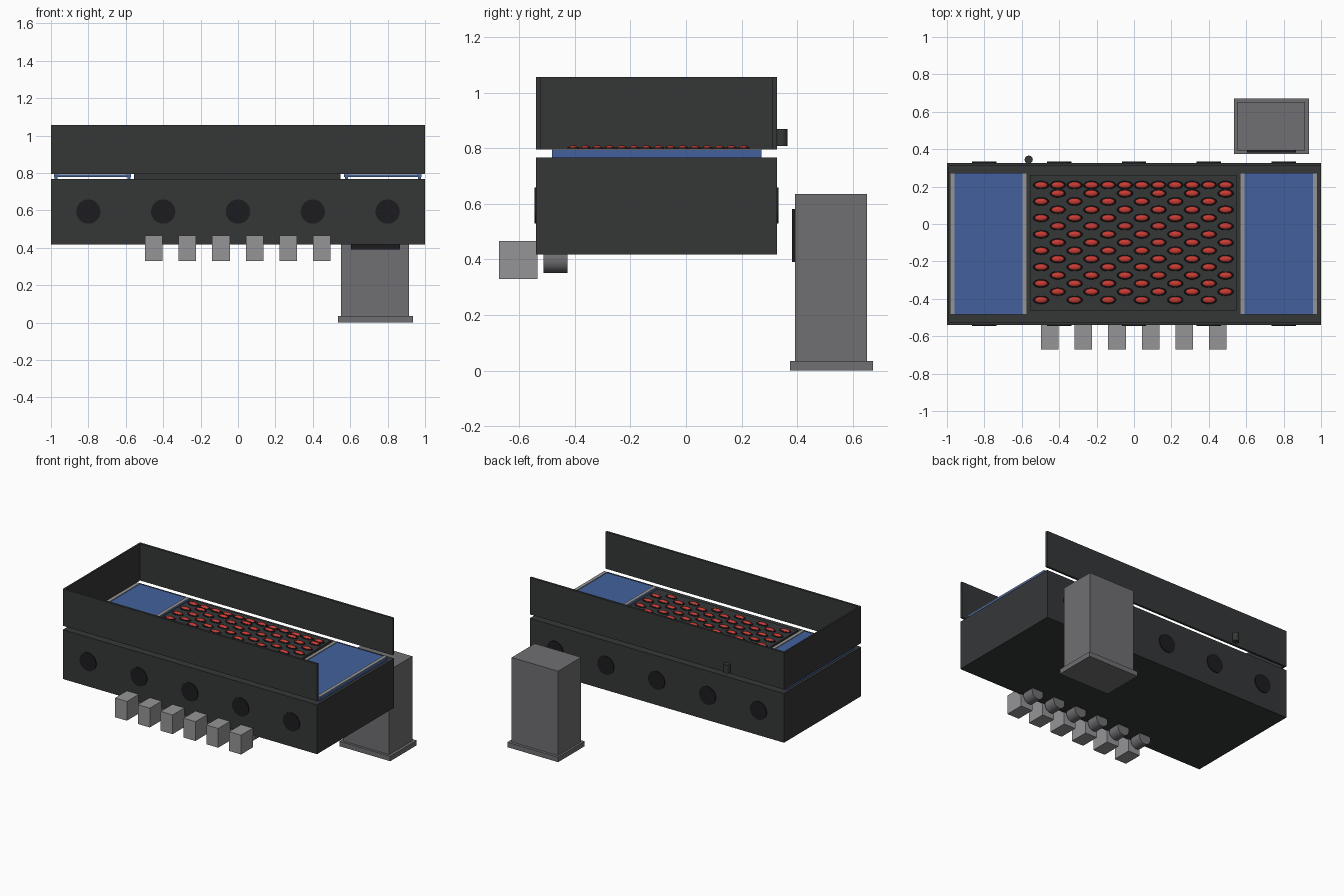
import bpy, bmesh, math
from mathutils import Matrix

if "Cube" in bpy.data.objects:
    bpy.data.objects.remove(bpy.data.objects["Cube"])


def material(name, rgb):
    m = bpy.data.materials.new(name)
    m.diffuse_color = (*rgb, 1)
    m.use_nodes = True
    m.node_tree.nodes["Principled BSDF"].inputs["Base Color"].default_value = m.diffuse_color
    return m


DARK = material("dark_steel", (0.036, 0.038, 0.039))
BLACK = material("black", (0.012, 0.012, 0.014))
RED = material("red", (0.58, 0.045, 0.035))
BLUE = material("blue", (0.055, 0.12, 0.34))
STEEL = material("steel", (0.3, 0.3, 0.31))
GREY = material("mid_grey", (0.16, 0.16, 0.17))


def finish(name, bm, mat, smooth=False):
    me = bpy.data.meshes.new(name)
    bmesh.ops.recalc_face_normals(bm, faces=bm.faces)
    bm.to_mesh(me)
    bm.free()
    ob = bpy.data.objects.new(name, me)
    bpy.context.collection.objects.link(ob)
    me.materials.append(mat)
    if smooth:
        bpy.ops.object.select_all(action='DESELECT')
        ob.select_set(True)
        bpy.context.view_layer.objects.active = ob
        bpy.ops.object.shade_smooth_by_angle(angle=math.radians(40))
    return ob


def box(name, x, y, z, mat):
    """Box from (min, max) ranges."""
    bm = bmesh.new()
    size = Matrix.Diagonal((x[1] - x[0], y[1] - y[0], z[1] - z[0], 1))
    mid = Matrix.Translation((sum(x) / 2, sum(y) / 2, sum(z) / 2))
    bmesh.ops.create_cube(bm, size=1, matrix=mid @ size)
    return finish(name, bm, mat)


def cylinder(name, centre, r, depth, axis, mat, sides=32):
    bm = bmesh.new()
    rot = Matrix.Rotation(math.pi / 2, 4, 'X') if axis == 'Y' else Matrix()
    bmesh.ops.create_cone(bm, cap_ends=True, segments=sides, radius1=r, radius2=r,
                          depth=depth, matrix=Matrix.Translation(centre) @ rot)
    return finish(name, bm, mat, True)


Y0, Y1 = -0.54, 0.327

# Main body and the three-sided windshield above it
box("body", (-1, 1), (Y0, Y1), (0.417, 0.767), DARK)
box("front_shield", (-1, 1), (Y0, Y0 + 0.016), (0.795, 1.057), DARK)
box("back_shield", (-1, 1), (Y1 - 0.016, Y1), (0.795, 1.057), DARK)
box("left_shield", (-1, -0.988), (Y0 + 0.016, Y1 - 0.016), (0.795, 1.057), DARK)

# Blue side trays with turned-down outer flanges and steel edge strips
for side, a, b in (("left", -0.985, -0.572), ("right", 0.568, 0.982)):
    box(side + "_tray", (a, b), (-0.483, 0.272), (0.779, 0.793), BLUE)
    for i, x in enumerate((a, b - 0.024)):
        box(f"{side}_tray_flange_{i}", (x + 0.004, x + 0.02), (-0.483, 0.272), (0.767, 0.779), BLUE)
        box(f"{side}_tray_strip_{i}", (x, x + 0.024), (-0.483, 0.272), (0.793, 0.798), STEEL)

# Burner plate
box("burner_plate", (-0.555, 0.547), (-0.463, 0.263), (0.767, 0.796), DARK)

# Staggered oval bumps: red domes seated in dark oval rims
spots = []
for c in range(12):
    x = -0.497 + c * 0.0897
    if c % 2 == 0:
        spots += [(x, 0.208 - r * 0.0877) for r in range(8)]
    else:
        spots += [(x, 0.208)] + [(x, 0.164 - r * 0.0877) for r in range(7)]

rims, domes = bmesh.new(), bmesh.new()
for x, y in spots:
    place = Matrix.Translation((x, y, 0.798))
    bmesh.ops.create_cone(rims, cap_ends=True, segments=20, radius1=1, radius2=0.9, depth=2,
                          matrix=place @ Matrix.Diagonal((0.044, 0.0225, 0.004, 1)))
    bmesh.ops.create_uvsphere(domes, u_segments=16, v_segments=8, radius=1,
                              matrix=place @ Matrix.Diagonal((0.036, 0.018, 0.013, 1)))
finish("oval_rims", rims, BLACK, True)
finish("red_ovals", domes, RED, True)

# Round vents on both long sides
for i in range(5):
    x = -0.8 + 0.4 * i
    cylinder(f"front_vent_{i}", (x, Y0, 0.594), 0.065, 0.012, 'Y', BLACK)
    cylinder(f"back_vent_{i}", (x, Y1, 0.594), 0.065, 0.012, 'Y', BLACK)

# Control blocks along the front, each with a round stub under the body
for i in range(6):
    x = -0.45 + 0.1795 * i
    box(f"control_block_{i}", (x - 0.047, x + 0.047), (-0.672, -0.535), (0.33, 0.467), STEEL)
    cylinder(f"control_stub_{i}", (x, -0.47, 0.397), 0.046, 0.086, 'Y', GREY)

# Small knob on the back shield
cylinder("back_knob", (-0.563, 0.344, 0.839), 0.022, 0.06, 'Z', DARK, 12)

# Free-standing tank behind the body
box("tank_base", (0.535, 0.935), (0.375, 0.672), (0, 0.035), GREY)
box("tank", (0.55, 0.915), (0.392, 0.652), (0.035, 0.635), GREY)
box("tank_panel", (0.603, 0.867), (0.381, 0.392), (0.39, 0.582), BLACK)
